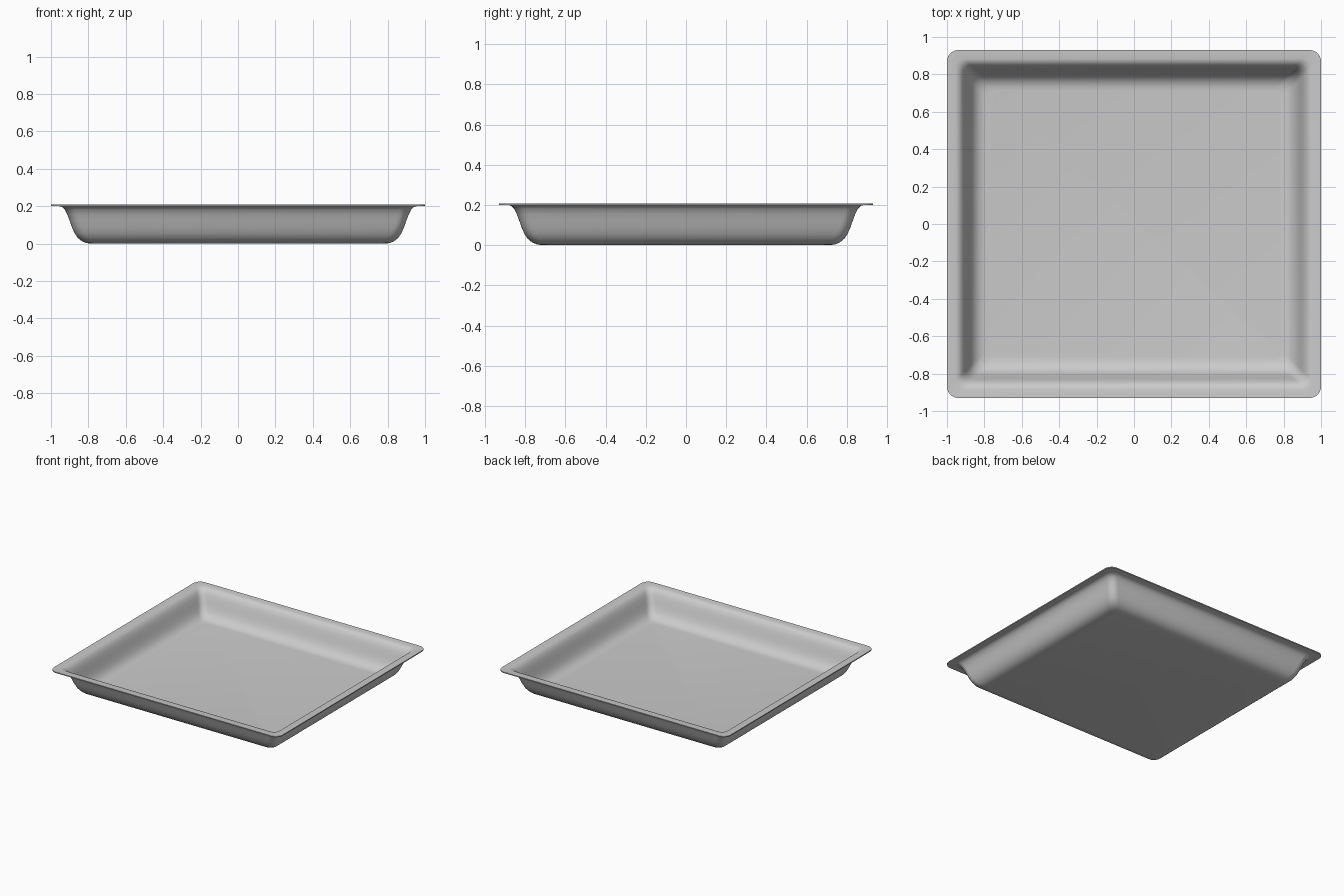
import bpy, bmesh, math

if "Cube" in bpy.data.objects:
    bpy.data.objects.remove(bpy.data.objects["Cube"])

HX, HY = 1.0, 0.93   # half sizes of the rim
SEG = 6              # steps per rounded corner

# underside profile from rim to floor: inset, height, corner radius
PROFILE = [(0.0, 0.2, 0.06), (0.045, 0.2, 0.055), (0.06, 0.196, 0.055),
           (0.075, 0.181, 0.055), (0.088, 0.155, 0.055), (0.10, 0.122, 0.055),
           (0.112, 0.088, 0.055), (0.126, 0.056, 0.055), (0.143, 0.031, 0.055),
           (0.165, 0.013, 0.05), (0.19, 0.003, 0.045), (0.215, 0.0, 0.04)]


def ring(bm, inset, z, r):
    """Rounded rectangle of vertices, counter-clockwise."""
    cx, cy = HX - inset - r, HY - inset - r
    verts = []
    for q, (sx, sy) in enumerate([(1, 1), (-1, 1), (-1, -1), (1, -1)]):
        for i in range(SEG + 1):
            a = math.pi / 2 * (q + i / SEG)
            verts.append(bm.verts.new((sx * cx + r * math.cos(a),
                                       sy * cy + r * math.sin(a), z)))
    return verts


# tray skin lofted from the rim down to the floor
bm = bmesh.new()
rings = [ring(bm, *p) for p in PROFILE]
for a, b in zip(rings, rings[1:]):
    n = len(a)
    for i in range(n):
        j = (i + 1) % n
        bm.faces.new((a[i], a[j], b[j], b[i]))
bm.faces.new(rings[-1])
mesh = bpy.data.meshes.new("tray")
bm.to_mesh(mesh)
bm.free()
tray = bpy.data.objects.new("tray", mesh)
bpy.context.collection.objects.link(tray)

# sheet thickness, grown upward and inward
bpy.context.view_layer.objects.active = tray
tray.select_set(True)
sheet = tray.modifiers.new("sheet", 'SOLIDIFY')
sheet.thickness = 0.008
sheet.offset = 1
bpy.ops.object.modifier_apply(modifier="sheet")
bpy.ops.object.shade_smooth_by_angle(angle=math.radians(40))
